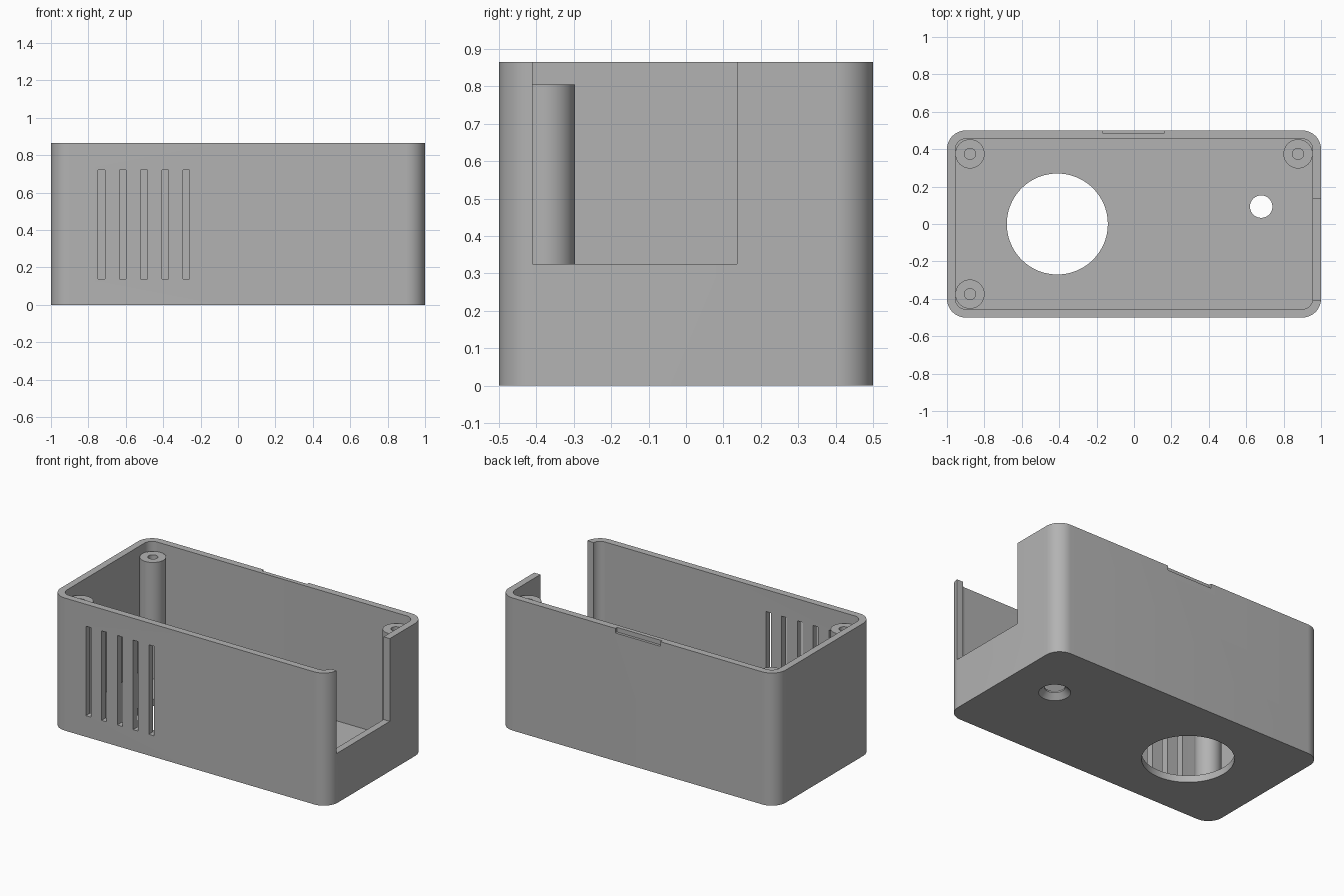
import bpy, bmesh, math
from mathutils import Matrix

if "Cube" in bpy.data.objects:
    bpy.data.objects.remove(bpy.data.objects["Cube"], do_unlink=True)

HEIGHT, WALL = 0.865, 0.045
POST_TOP, POST_R = 0.805, 0.078

grey = bpy.data.materials.new("light_grey_plastic")
grey.use_nodes = True
colour = (0.45, 0.45, 0.45, 1)
grey.diffuse_color = colour
grey.node_tree.nodes["Principled BSDF"].inputs["Base Color"].default_value = colour


def make_object(name, bm):
    bmesh.ops.recalc_face_normals(bm, faces=bm.faces)
    mesh = bpy.data.meshes.new(name)
    bm.to_mesh(mesh)
    bm.free()
    mesh.materials.append(grey)
    obj = bpy.data.objects.new(name, mesh)
    bpy.context.collection.objects.link(obj)
    return obj


def rounded_block(name, half_x, half_y, radius, z0, z1, steps=12):
    bm = bmesh.new()
    ring = []
    for corner, (sx, sy) in enumerate([(1, 1), (-1, 1), (-1, -1), (1, -1)]):
        for i in range(steps + 1):
            a = math.pi / 2 * (corner + i / steps)
            ring.append(bm.verts.new((sx * (half_x - radius) + radius * math.cos(a),
                                      sy * (half_y - radius) + radius * math.sin(a), z0)))
    base = bm.faces.new(ring)
    top = bmesh.ops.extrude_face_region(bm, geom=[base])["geom"]
    bmesh.ops.translate(bm, vec=(0, 0, z1 - z0),
                        verts=[v for v in top if isinstance(v, bmesh.types.BMVert)])
    return make_object(name, bm)


def box(name, low, high):
    bm = bmesh.new()
    bmesh.ops.create_cube(bm, size=1)
    for v in bm.verts:
        v.co = [h if c > 0 else l for c, l, h in zip(v.co, low, high)]
    return make_object(name, bm)


def cylinder(name, x, y, z0, z1, r0, r1=None, segments=64):
    bm = bmesh.new()
    bmesh.ops.create_cone(bm, cap_ends=True, segments=segments, radius1=r0,
                          radius2=r1 or r0, depth=z1 - z0,
                          matrix=Matrix.Translation((x, y, (z0 + z1) / 2)))
    return make_object(name, bm)


def boolean(obj, tools, operation="DIFFERENCE"):
    for tool in tools:
        mod = obj.modifiers.new(tool.name, "BOOLEAN")
        mod.operation, mod.solver, mod.object = operation, "EXACT", tool
    graph = bpy.context.evaluated_depsgraph_get()
    mesh = bpy.data.meshes.new_from_object(obj.evaluated_get(graph))
    obj.modifiers.clear()
    obj.data = mesh
    for tool in tools:
        bpy.data.objects.remove(tool, do_unlink=True)


# Open tray with rounded corners
case = rounded_block("case", 1, 0.5, 0.1, 0, HEIGHT)
boolean(case, [rounded_block("cavity", 1 - WALL, 0.5 - WALL, 0.055, WALL, 1)])

# Screw posts, joined to the walls and floor
spots = [(-0.877, 0.375), (-0.877, -0.375), (0.877, 0.375)]
boolean(case, [cylinder("post", x, y, WALL / 2, POST_TOP, POST_R) for x, y in spots], "UNION")

# Side opening, lid notch, floor holes and screw holes
cutters = [
    box("side_opening", (0.93, -0.41, 0.325), (1.1, 0.137, 1)),
    box("lid_notch", (-0.165, 0.483, HEIGHT - 0.03), (0.16, 0.6, 1)),
    cylinder("large_hole", -0.41, 0, -0.1, 0.1, 0.27, segments=96),
    cylinder("small_hole", 0.68, 0.093, -0.1, 0.1, 0.06),
    cylinder("countersink", 0.68, 0.093, -0.005, 0.035, 0.098, 0.06),
]
cutters += [cylinder("screw_hole", x, y, 0.3, 1, 0.03, segments=32) for x, y in spots]

# Row of vent slots in the front wall
for i in range(5):
    x = -0.73 + i * 0.1135
    cutters.append(box("vent_slot", (x - 0.018, -0.6, 0.138), (x + 0.018, -0.44, 0.722)))
boolean(case, cutters)

# Smooth the curved walls, keep hard edges
bpy.ops.object.select_all(action="DESELECT")
case.select_set(True)
bpy.context.view_layer.objects.active = case
bpy.ops.object.shade_smooth_by_angle(angle=math.radians(30))
